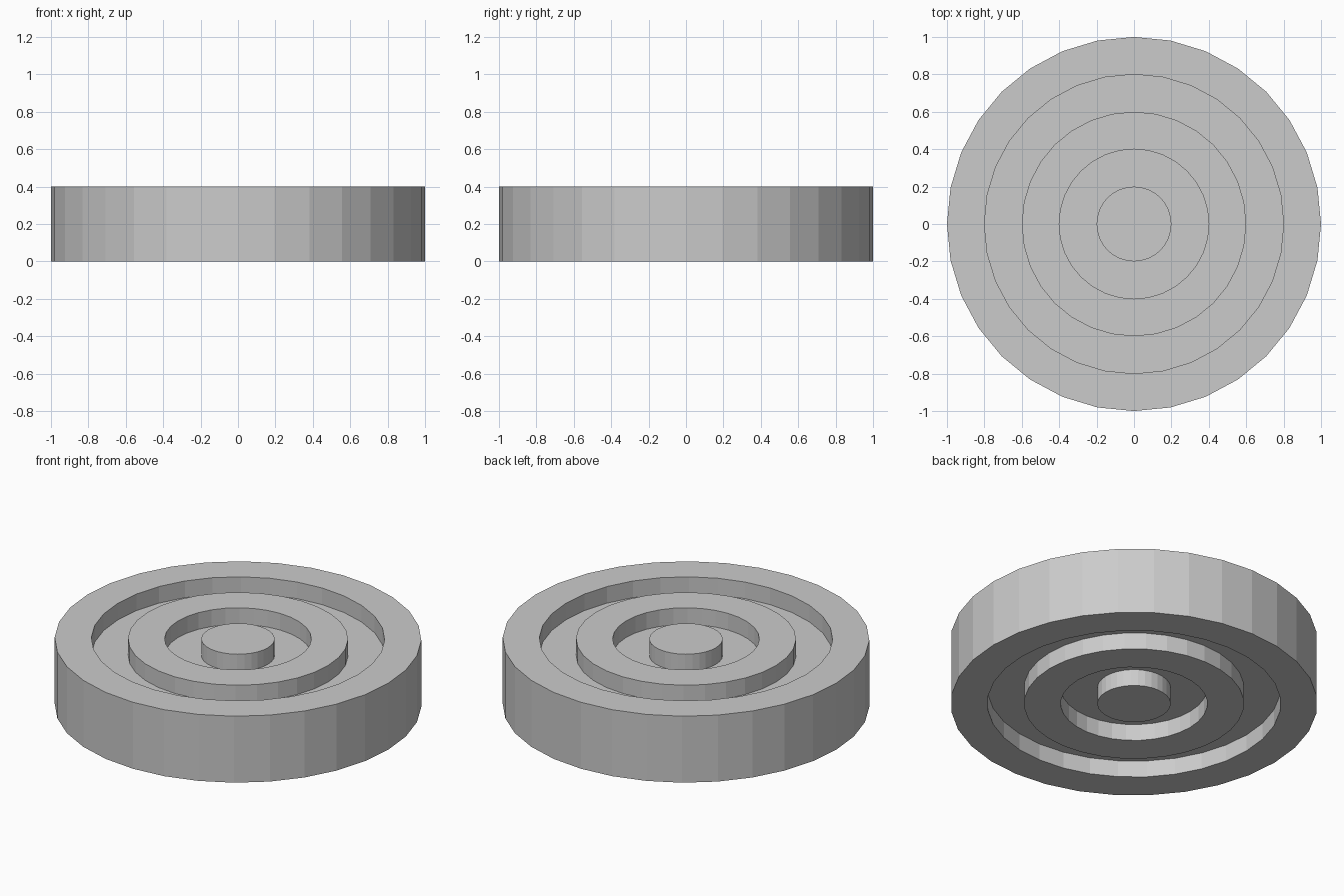
import bpy, bmesh
from math import cos, sin, tau

if "Cube" in bpy.data.objects:
    bpy.data.objects.remove(bpy.data.objects["Cube"])

SIDES = 32
HEIGHT = 0.4
GROOVE = 0.1


def lathe(name, profile):
    """Revolve (radius, z) points around z, closing both ends with flat caps."""
    bm = bmesh.new()
    rings = [[bm.verts.new((r * cos(tau * i / SIDES), r * sin(tau * i / SIDES), z))
              for i in range(SIDES)] for r, z in profile]
    for a, b in zip(rings, rings[1:]):
        for i in range(SIDES):
            j = (i + 1) % SIDES
            bm.faces.new((a[i], a[j], b[j], b[i]))
    bm.faces.new(rings[0])
    bm.faces.new(rings[-1])
    bmesh.ops.recalc_face_normals(bm, faces=bm.faces)
    mesh = bpy.data.meshes.new(name)
    bm.to_mesh(mesh)
    bm.free()
    obj = bpy.data.objects.new(name, mesh)
    bpy.context.collection.objects.link(obj)
    return obj


# Half profile, hub to rim: grooves lie between radii 0.2-0.4 and 0.6-0.8
steps = [(0.2, 0), (0.2, GROOVE), (0.4, GROOVE), (0.4, 0),
         (0.6, 0), (0.6, GROOVE), (0.8, GROOVE), (0.8, 0), (1.0, 0)]

# Grooved disc: the same steps on the underside and, mirrored, on the top
top = [(r, HEIGHT - z) for r, z in reversed(steps)]
lathe("grooved_disc", steps + top)
